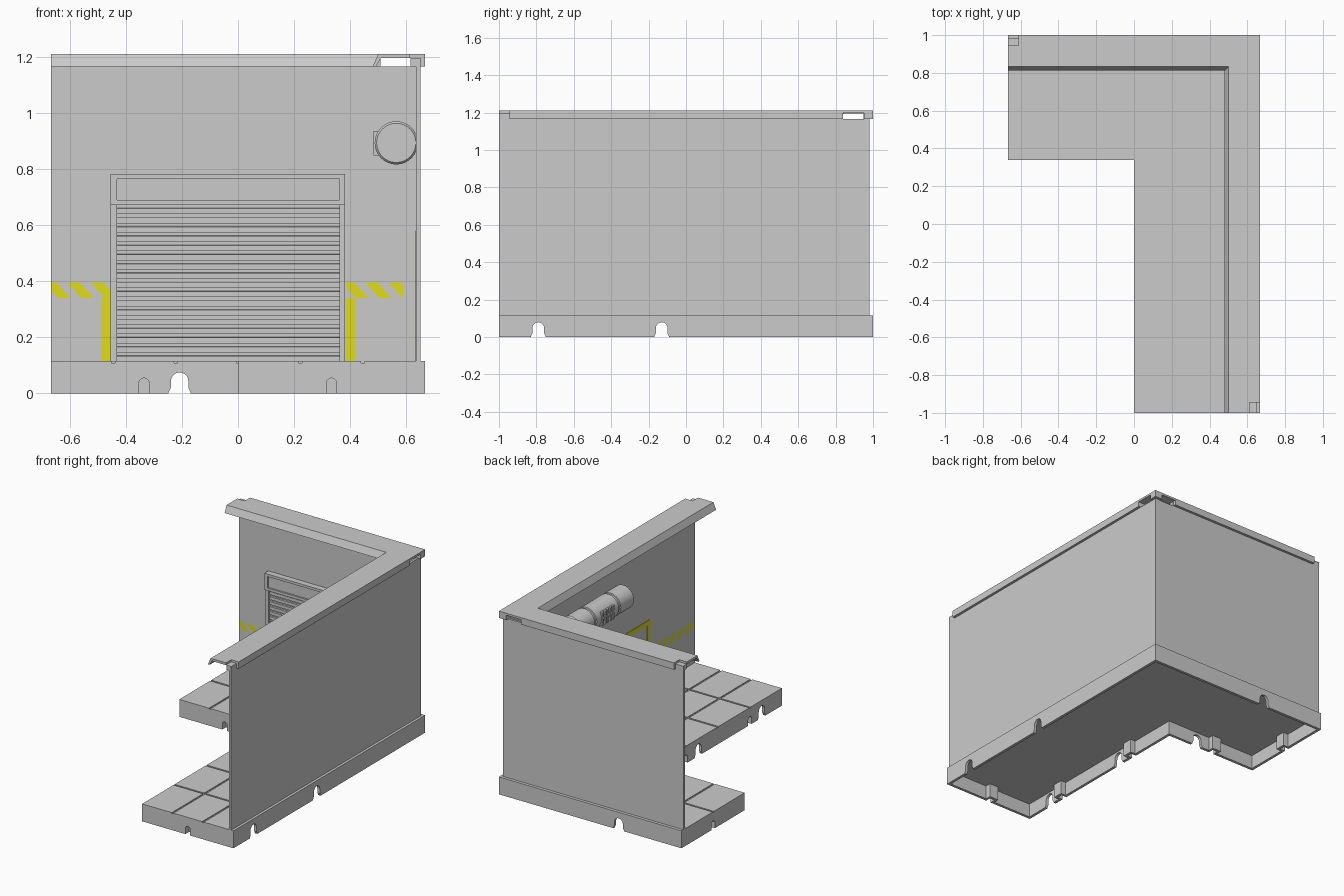
import bpy, bmesh, math
from mathutils import Vector

if "Cube" in bpy.data.objects:
    bpy.data.objects.remove(bpy.data.objects["Cube"])

yellow = bpy.data.materials.new("yellow_paint")
yellow.diffuse_color = (0.75, 0.72, 0.01, 1)
yellow.use_nodes = True
yellow.node_tree.nodes["Principled BSDF"].inputs["Base Color"].default_value = yellow.diffuse_color


def to_object(name, bm, mat=None):
    bmesh.ops.recalc_face_normals(bm, faces=bm.faces)
    me = bpy.data.meshes.new(name)
    bm.to_mesh(me)
    bm.free()
    ob = bpy.data.objects.new(name, me)
    bpy.context.collection.objects.link(ob)
    if mat:
        me.materials.append(mat)
    return ob


def place(axis, a, b, t):
    return {'x': (t, a, b), 'y': (a, t, b), 'z': (a, b, t)}[axis]


def prism(name, pts, axis, lo, hi, mat=None):
    bm = bmesh.new()
    rows = [[bm.verts.new(place(axis, a, b, t)) for a, b in pts] for t in (lo, hi)]
    n = len(pts)
    for i in range(n):
        j = (i + 1) % n
        bm.faces.new((rows[0][i], rows[0][j], rows[1][j], rows[1][i]))
    bm.faces.new(rows[0])
    bm.faces.new(rows[1])
    return to_object(name, bm, mat)


def box(name, x0, x1, y0, y1, z0, z1, mat=None):
    return prism(name, [(x0, y0), (x1, y0), (x1, y1), (x0, y1)], 'z', z0, z1, mat)


def boolean(ob, tool, op='DIFFERENCE'):
    m = ob.modifiers.new("bool", 'BOOLEAN')
    m.operation, m.solver, m.object = op, 'EXACT', tool
    bpy.context.view_layer.objects.active = ob
    bpy.ops.object.modifier_apply(modifier=m.name)
    bpy.data.objects.remove(tool)


def l_outline(t):
    return [(-.667 + t, .34 + t), (t, .34 + t), (t, -1 + t),
            (.667 - t, -1 + t), (.667 - t, 1 - t), (-.667 + t, 1 - t)]


def arch(c, r, h, flare=0):
    pts = [(c + r * math.cos(math.pi * i / 10), h - r + r * math.sin(math.pi * i / 10))
           for i in range(11)]
    feet = [(c - r, .02), (c - r - flare, .004), (c - r - flare, -.05),
            (c + r + flare, -.05), (c + r + flare, .004), (c + r, .02)]
    return pts + feet


# Hollow L-shaped base
base = prism("base", l_outline(0), 'z', 0, .115)
boolean(base, prism("cut", l_outline(.018), 'z', -.1, .09))

# Connector pockets: (axis through skirt, position on skirt, skirt coordinate, inward sign)
pockets = [('y', .333, -1, 1), ('y', -.335, .34, 1), ('x', -.667, 0, 1),
           ('x', 0, 0, 1), ('x', .67, -.667, 1)]
for axis, c, w, s in pockets:
    sides = [(c - .033, 0), (c + .033, 0), (c + .033, .1), (c - .033, .1)]
    boolean(base, prism("bump", sides, axis, w + .006 * s, w + .055 * s), 'UNION')
    boolean(base, prism("cut", arch(c, .018, .055), axis, w - .05 * s, w + .038 * s))

# Cable arches through the skirts
for c in (-.79, -.13):
    boolean(base, prism("cut", arch(c, .031, .079, .008), 'x', -.1, .8))
boolean(base, prism("cut", arch(-.208, .031, .075, .008), 'y', .2, 1.1))

# Floor tile grooves
g = .006
for i in range(-2, 3):
    x = i * .222
    y0 = -1.1 if i > 0 else .3
    boolean(base, box("cut", x - g, x + g, y0, .962, .109, .2))
for y, x0 in ((-.667, -.1), (-.333, -.1), (0, -.1), (.333, -.001), (.667, -.8)):
    boolean(base, box("cut", x0, .632, y - g, y + g, .109, .2))

# Walls
walls = prism("walls", [(-.667, .98), (.65, .98), (.65, -1), (.635, -1),
                        (.635, .965), (-.667, .965)], 'z', .108, 1.195)

# Mitred top cap with slanted inner lip and wall channel
profile = [(0, 1.165), (0, 1.21), (.167, 1.21), (.187, 1.165), (.175, 1.165),
           (.158, 1.195), (.052, 1.195), (.052, 1.165), (.032, 1.165),
           (.032, 1.195), (.017, 1.195), (.017, 1.165)]
bm = bmesh.new()
rows = [[bm.verts.new(p(d, z)) for d, z in profile] for p in (
    lambda d, z: (.667 - d, -1, z), lambda d, z: (.667 - d, 1 - d, z),
    lambda d, z: (-.667, 1 - d, z))]
for r0, r1 in zip(rows, rows[1:]):
    for i in range(len(profile)):
        j = (i + 1) % len(profile)
        bm.faces.new((r0[i], r0[j], r1[j], r1[i]))
bm.faces.new(rows[0])
bm.faces.new(rows[2])
cap = to_object("top_cap", bm)

# Openings near the corner, through cap and walls
for ob, z0 in ((cap, 1.15), (walls, 1.165)):
    boolean(ob, box("cut", .507, .614, .94, 1.1, z0, 1.1965))
    boolean(ob, box("cut", .607, .8, .84, .952, z0, 1.1965))
# Stepped connector ends of the cap
boolean(cap, box("cut", .612, .8, -1.1, -.945, 1.196, 1.3))
boolean(cap, box("cut", .6495, .8, -1.1, -.945, 1.1, 1.3))
boolean(cap, box("cut", -.8, -.612, .945, 1.1, 1.196, 1.3))
boolean(cap, box("cut", -.8, -.612, .9825, 1.1, 1.1, 1.3))

# Roller door on the back wall
for name, x0, x1 in (("door_post_left", -.455, -.432), ("door_post_right", .361, .382)):
    box(name, x0, x1, .935, .966, .113, .674)
header = box("door_header", -.455, .382, .925, .966, .672, .782)
boolean(header, box("cut", -.432, .361, .9, .935, .69, .765))
slats, n = [(.966, .113)], 17
pitch = (.672 - .113) / n
for i in range(n):
    z = .113 + i * pitch
    slats += [(.945, z), (.945, z + pitch * .62), (.955, z + pitch * .66), (.955, z + pitch)]
slats.append((.966, .672))
prism("door_shutter", slats, 'x', -.433, .362)


# Painted hazard stripes, clipped to a range along the wall
def stripes(name, axis, wall, u0, u1, start, flip=1):
    z0, z1, w, slant, step = .34, .395, .045, .05, .083
    bm = bmesh.new()
    for i in range(-2, 12):
        u = start + i * step
        quad = [(u, z1), (u + w, z1), (u + w + slant * flip, z0), (u + slant * flip, z0)]
        bm.faces.new([bm.verts.new(place(axis, a, b, wall)) for a, b in quad])
    direction = Vector(place(axis, 1, 0, 0))
    for u, sgn in ((u0, -1), (u1, 1)):
        geom = bm.verts[:] + bm.edges[:] + bm.faces[:]
        bmesh.ops.bisect_plane(bm, geom=geom, plane_co=direction * u,
                               plane_no=direction * sgn, clear_outer=True)
    return to_object(name, bm, yellow)


stripes("hazard_back_left", 'y', .963, -.667, -.455, -.608)
stripes("hazard_back_right", 'y', .963, .384, .59, .37)
stripes("hazard_side_front", 'x', .633, -1, -.53, -.98)
stripes("hazard_side_back", 'x', .633, .53, .93, .5)

# Painted yellow door borders
box("door_paint_left", -.487, -.455, .962, .967, .115, .34, yellow)
box("door_paint_right", .384, .418, .962, .967, .115, .34, yellow)
prism("side_door_paint", [(-.53, .115), (-.53, .58), (.53, .58), (.53, .115),
                          (.5, .115), (.5, .55), (-.5, .55), (-.5, .115)],
      'x', .632, .637, yellow)

# Horizontal tank on the right wall, turned about its long axis
tank = [(-.16, 0), (-.16, .07), (-.152, .077), (-.015, .077), (-.013, .07), (.003, .07),
        (.005, .077), (.235, .077), (.237, .07), (.253, .07), (.255, .077),
        (.392, .077), (.40, .07), (.40, 0)]
bm = bmesh.new()
vs = [bm.verts.new((.564 + r, y, .893)) for y, r in tank]
es = [bm.edges.new(p) for p in zip(vs, vs[1:])]
bmesh.ops.spin(bm, geom=vs + es, cent=(.564, 0, .893), axis=(0, 1, 0),
               angle=2 * math.pi, steps=32)
bmesh.ops.remove_doubles(bm, verts=bm.verts, dist=1e-5)
ob = to_object("tank", bm)
bpy.ops.object.select_all(action='DESELECT')
ob.select_set(True)
bpy.context.view_layer.objects.active = ob
bpy.ops.object.shade_smooth_by_angle(angle=math.radians(30))

# Finned control box on the tank
box("tank_box", .492, .55, .055, .185, .848, .936)
for i in range(5):
    y = .055 + i * .0285
    box("tank_box_fin", .483, .495, y, y + .016, .848, .936)
